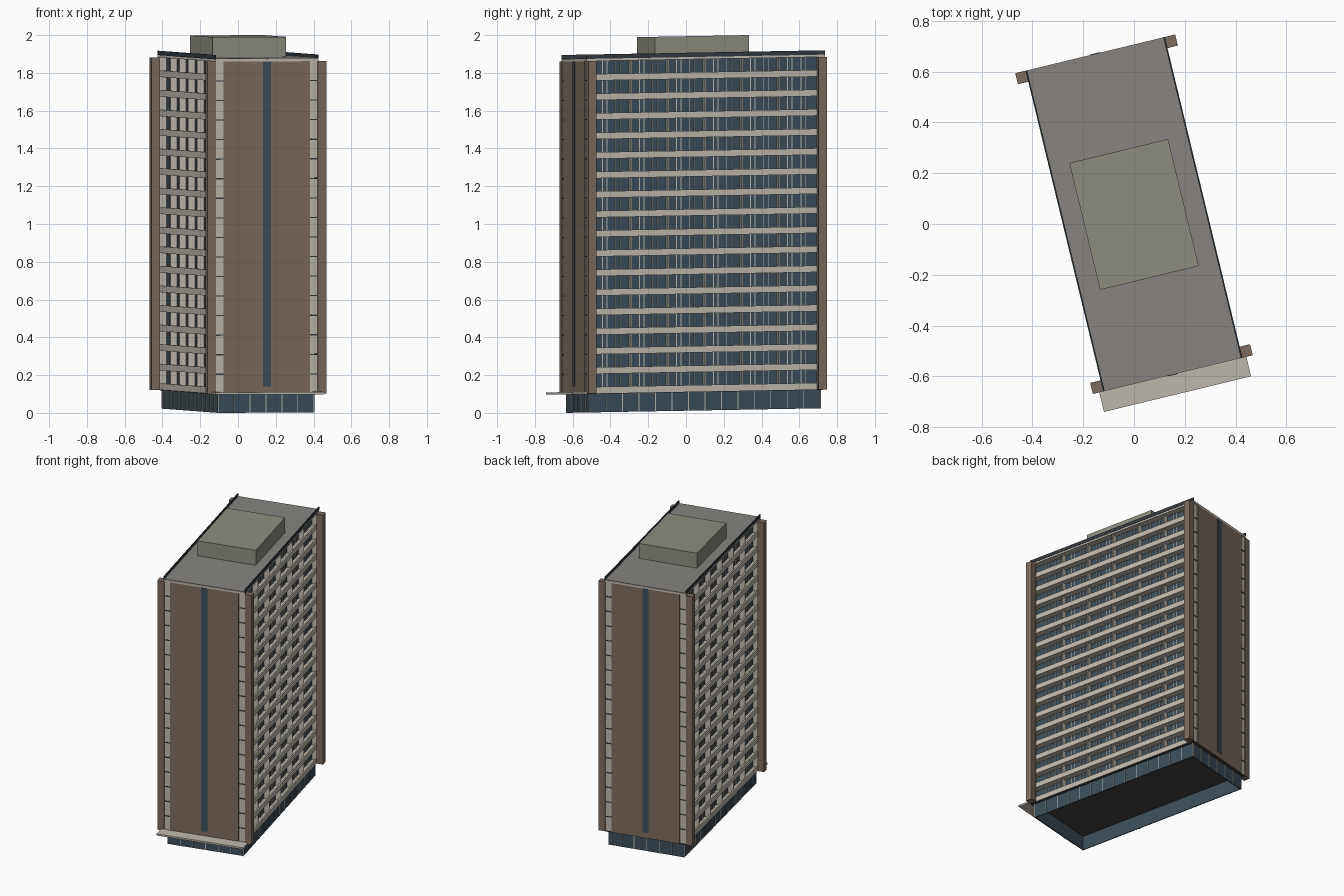
import bpy, bmesh, math

if "Cube" in bpy.data.objects:
    bpy.data.objects.remove(bpy.data.objects["Cube"])

ANG = math.radians(13.6)      # plan rotation
CA, SA = math.cos(ANG), math.sin(ANG)
SLOPE, LIFT = 0.018, 0.0115   # levels rise gently towards the back
FLOORS, BAYS = 17, 6
Z0, Z1 = 0.10, 1.86
PITCH = (Z1 - Z0) / FLOORS
HU, HV = 0.28, 0.65           # half width and half length of the tower
GU = 0.235                    # window line, behind the balconies
FIN = 0.045


def material(name, rgb):
    m = bpy.data.materials.new(name)
    m.diffuse_color = (*rgb, 1)
    m.use_nodes = True
    m.node_tree.nodes["Principled BSDF"].inputs["Base Color"].default_value = m.diffuse_color
    return m


BROWN = material("brown_cladding", (0.20, 0.15, 0.115))
LIGHT = material("light_concrete", (0.52, 0.48, 0.42))
GLASS = material("dark_glass", (0.045, 0.075, 0.10))
ROOF = material("roof_grey", (0.24, 0.23, 0.215))
PLANT = material("plant_grey", (0.27, 0.265, 0.22))
DARK = material("dark_metal", (0.03, 0.04, 0.05))
SOFFIT = material("soffit_brown", (0.06, 0.05, 0.045))


def place(u, v, z):
    x = CA * u - SA * v
    y = SA * u + CA * v + 0.0385
    return x, y, z + SLOPE * y + LIFT


def boxes(name, items, mat):
    """One object from boxes given as (u0, u1, v0, v1, z0, z1)."""
    bm = bmesh.new()
    for u0, u1, v0, v1, z0, z1 in items:
        cube = bmesh.ops.create_cube(bm, size=1)
        for p in cube["verts"]:
            p.co = place(u0 + (u1 - u0) * (p.co.x + 0.5),
                         v0 + (v1 - v0) * (p.co.y + 0.5),
                         z0 + (z1 - z0) * (p.co.z + 0.5))
    me = bpy.data.meshes.new(name)
    bm.to_mesh(me)
    bm.free()
    me.materials.append(mat)
    ob = bpy.data.objects.new(name, me)
    bpy.context.collection.objects.link(ob)
    return ob


def both_u(items):
    return items + [(-b, -a, c, d, e, f) for a, b, c, d, e, f in items]


def both_v(items):
    return items + [(a, b, -d, -c, e, f) for a, b, c, d, e, f in items]


# Glazed ground floor, open underneath, with thin mullions
BU, BV = 0.26, 0.628
boxes("ground_floor_glass",
      both_u([(BU - 0.006, BU, -BV, BV, 0, Z0)])
      + both_v([(-BU + 0.006, BU - 0.006, BV - 0.006, BV, 0, Z0)]), GLASS)
side = [(BU, BU + 0.003, v - 0.002, v + 0.002, 0, Z0)
        for v in [-BV + 2 * BV * i / 14 for i in range(15)]]
ends = [(u - 0.002, u + 0.002, BV, BV + 0.003, 0, Z0)
        for u in [-BU + 2 * BU * i / 6 for i in range(7)]]
boxes("ground_floor_mullions", both_u(side) + both_v(ends), LIGHT)
boxes("tower_soffit", [(-HU + 0.004, HU - 0.004, -HV + 0.004, HV - 0.004, Z0 - 0.002, Z0 + 0.002)], SOFFIT)
boxes("entrance_canopy", [(-0.298, 0.298, -0.729, -HV + 0.002, Z0 - 0.002, Z0 + 0.01)], LIGHT)

# Tower core: window walls on the long sides, brown walls at the ends
boxes("window_walls", [(-GU, GU, -HV + 0.01, HV - 0.01, Z0, Z1)], GLASS)
boxes("end_walls", both_v([(-GU, GU, HV - 0.012, HV, Z0, Z1)]), BROWN)
boxes("end_window_strips", both_v([(-0.021, 0.021, HV - 0.004, HV + 0.002, 0.14, Z1)]), GLASS)

# Corner fins
boxes("corner_fins", both_v(both_u([(HU - 0.002, HU + 0.044, HV - FIN, HV, Z0, Z1)])), BROWN)

# Balconies: floor slab, parapet, partitions and window mullions
slabs, parapets, mullions, ticks = [], [], [], []
bv = HV - 0.012
for f in range(FLOORS):
    z = Z0 + f * PITCH
    slabs.append((GU, HU - 0.004, -bv, bv, z, z + 0.010))
    parapets.append((HU - 0.010, HU, -HV + FIN, HV - FIN, z, z + 0.035))
    ticks.append((GU, HU, bv - 0.002, HV - 0.003, z - 0.002, z + 0.004))
boxes("balcony_slabs", both_u(slabs), LIGHT)
boxes("balcony_parapets", both_u(parapets), LIGHT)
boxes("end_floor_joints", both_v(both_u(ticks)), DARK)

inner = HV - FIN
bay = 2 * inner / BAYS
parts = []
for i in range(BAYS):
    v = -inner + i * bay
    if i:
        parts.append((GU, HU - 0.008, v - 0.004, v + 0.004, Z0, Z1))
    for k in (0.26, 0.38, 0.62, 0.74):
        m = v + k * bay
        mullions.append((GU - 0.001, GU + 0.004, m - 0.002, m + 0.002, Z0, Z1))
boxes("balcony_partitions", both_u(parts), LIGHT)
boxes("window_mullions", both_u(mullions), LIGHT)
boxes("balcony_end_walls", both_v(both_u([(GU, HU, HV - 0.016, HV - 0.006, Z0, Z1)])), LIGHT)

# Roof slab, side upstands and plant room
boxes("roof_slab", [(-HU, HU, -HV, HV, Z1, Z1 + 0.014)], LIGHT)
boxes("roof_surface", [(-HU + 0.002, HU - 0.002, -HV + 0.002, HV - 0.002, Z1 + 0.013, Z1 + 0.017)], ROOF)
boxes("roof_upstands", both_u([(HU - 0.004, HU + 0.002, -HV, HV, Z1 + 0.012, Z1 + 0.035)]), DARK)
boxes("plant_room", [(-0.2, 0.2, -0.258, 0.256, Z1 + 0.015, 1.9825)], PLANT)
